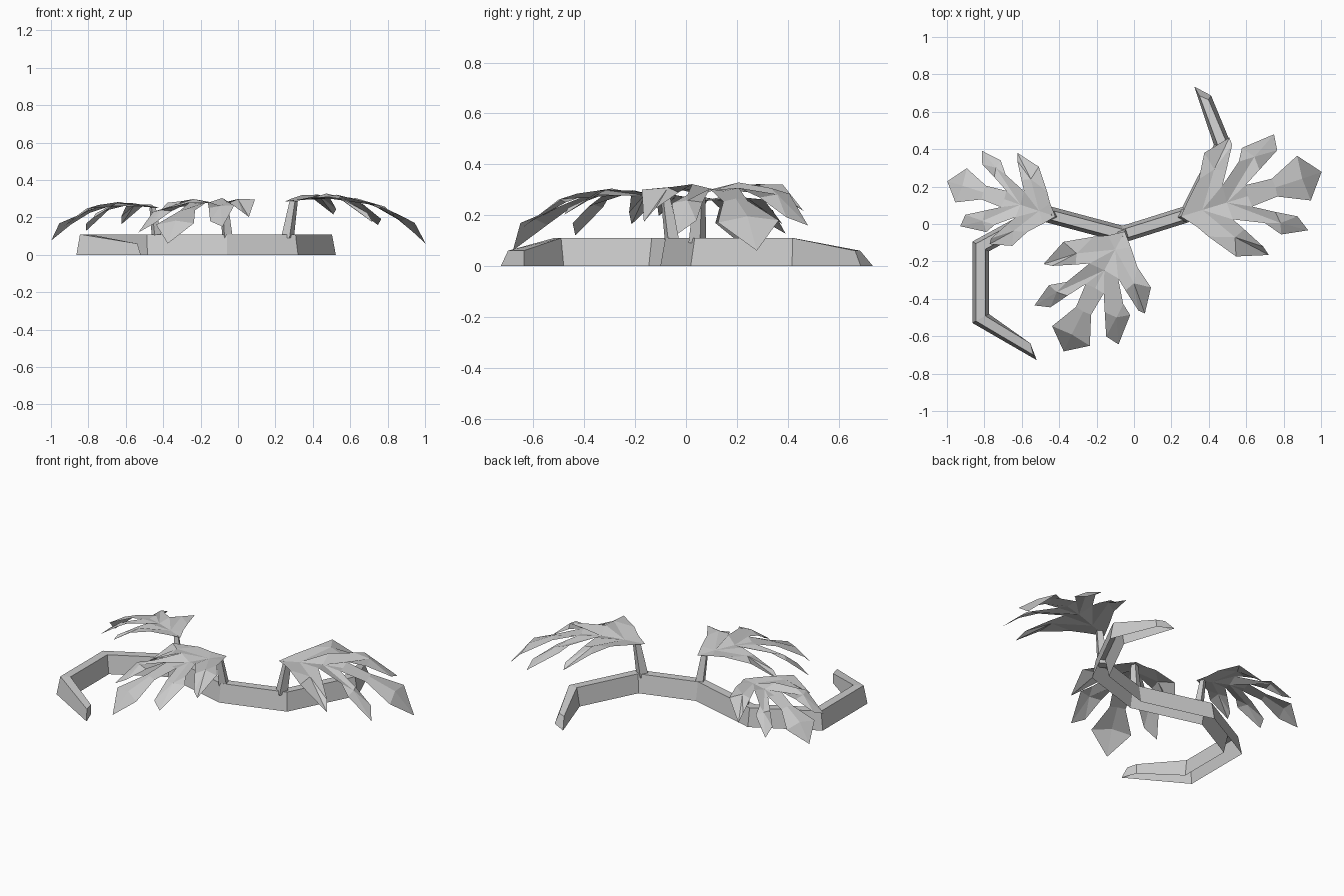
import bpy, bmesh, math
from mathutils import Vector, Matrix

if "Cube" in bpy.data.objects:
    bpy.data.objects.remove(bpy.data.objects["Cube"])


def make_object(name, verts, faces):
    mesh = bpy.data.meshes.new(name)
    mesh.from_pydata([tuple(v) for v in verts], [], faces)
    bm = bmesh.new()
    bm.from_mesh(mesh)
    bmesh.ops.recalc_face_normals(bm, faces=bm.faces)
    bm.to_mesh(mesh)
    bm.free()
    ob = bpy.data.objects.new(name, mesh)
    bpy.context.collection.objects.link(ob)
    return ob


def loft(name, rings, closed=True):
    n = len(rings[0])
    faces = [[i * n + j, i * n + (j + 1) % n, (i + 1) * n + (j + 1) % n, (i + 1) * n + j]
             for i in range(len(rings) - 1) for j in range(n if closed else n - 1)]
    faces += [list(range(n)), list(range((len(rings) - 1) * n, len(rings) * n))]
    return make_object(name, [v for r in rings for v in r], faces)


# Creeping root: open-bottomed trapezoid section mitred along a zigzag path
path = [Vector(p) for p in [(-.54, -.683), (-.82, -.505), (-.82, -.12), (-.49, .06),
                            (-.06, -.055), (.29, .055), (.475, .42), (.365, .71)]]
rings = [[(-.52, -.728, 0), (-.538, -.70, .06), (-.554, -.638, .06), (-.554, -.638, 0)]]
for a, p, b in zip(path, path[1:], path[2:]):
    d = (p - a).normalized()
    t = (d + (b - p).normalized()).normalized()
    side = Vector((-t.y, t.x)) / t.dot(d)
    rings.append([(*(p + side * .044), 0), (*(p + side * .025), .11),
                  (*(p - side * .025), .11), (*(p - side * .044), 0)])
rings.append([(.322, .735, 0), (.35, .685, .06), (.398, .665, .06), (.412, .687, 0)])
loft("creeping_root", rings, closed=False)

# Lobed leaf: sunken midrib, raised rear edges of the lobes, mirrored halves
rib = [(0, 0, 0), (.12, 0, .01), (.257, 0, .015), (.375, 0, .01),
       (.53, 0, -.02), (.68, 0, -.09), (.79, 0, -.225)]
half = dict(
    a=(.69, .125, -.11), b=(.525, .05, -.03), n=(.38, .06, .02),
    c=(.475, .115, -.02), d=(.597, .185, -.10), e=(.605, .27, -.135),
    f=(.42, .255, -.01), g=(.382, .19, .015), r=(.47, .19, -.01),
    m=(.262, .095, .04), h=(.305, .165, .01), i=(.375, .285, -.05),
    j=(.372, .325, -.08), k=(.22, .29, .025), l=(.15, .163, .03),
    o=(.065, .075, .015), s=(.245, .19, .03))
# the right-hand second lobe sits a little further forward
shifted = dict(half, c=(.49, .125, -.03), e=(.63, .275, -.15), f=(.485, .25, -.03),
               g=(.42, .165, .0), r=(.50, .19, -.02), l=(.11, .145, .03), j=(.39, .338, -.10))
cells = ("6a5 5ab4 4bn3 23n 2ncr cdr der efr fgr 2rgm "
         "12m 1mhs his ijs jks kls 1slo 01o").split()
keys = list(half)
leaf_verts = rib + list(half.values()) + [(x, -y, z) for x, y, z in shifted.values()]
leaf_faces = []
for mirrored in (False, True):
    off = 7 + (len(keys) if mirrored else 0)
    for cell in cells:
        f = [int(q) if q.isdigit() else off + keys.index(q) for q in cell]
        leaf_faces.append(f[::-1] if mirrored else f)

# Three leaves with their stalks: base, heading, scale
for name, base, ang, s in [("right", (.25, .04, .285), 17, 1.0),
                           ("left", (-.42, .04, .25), 161.4, .77),
                           ("front", (-.05, -.04, .265), -117.5, .91)]:
    M = (Matrix.Translation(base) @ Matrix.Rotation(math.radians(ang), 4, 'Z')
         @ Matrix.Rotation(math.radians(2), 4, 'X') @ Matrix.Scale(s, 4))
    make_object(name + "_leaf", [M @ Vector(v) for v in leaf_verts], leaf_faces)
    d = Vector((math.cos(math.radians(ang)), math.sin(math.radians(ang)), 0))
    n = Vector((-d.y, d.x, 0))
    low = Vector((base[0], base[1], .09)) + d * .015
    high = Vector(base) + d * .05 * s + Vector((0, 0, .003))
    loft(name + "_stalk", [[c + d * r, c + n * r, c - d * r, c - n * r]
                           for c, r in ((low, .036 * s), (high, .023 * s))])
